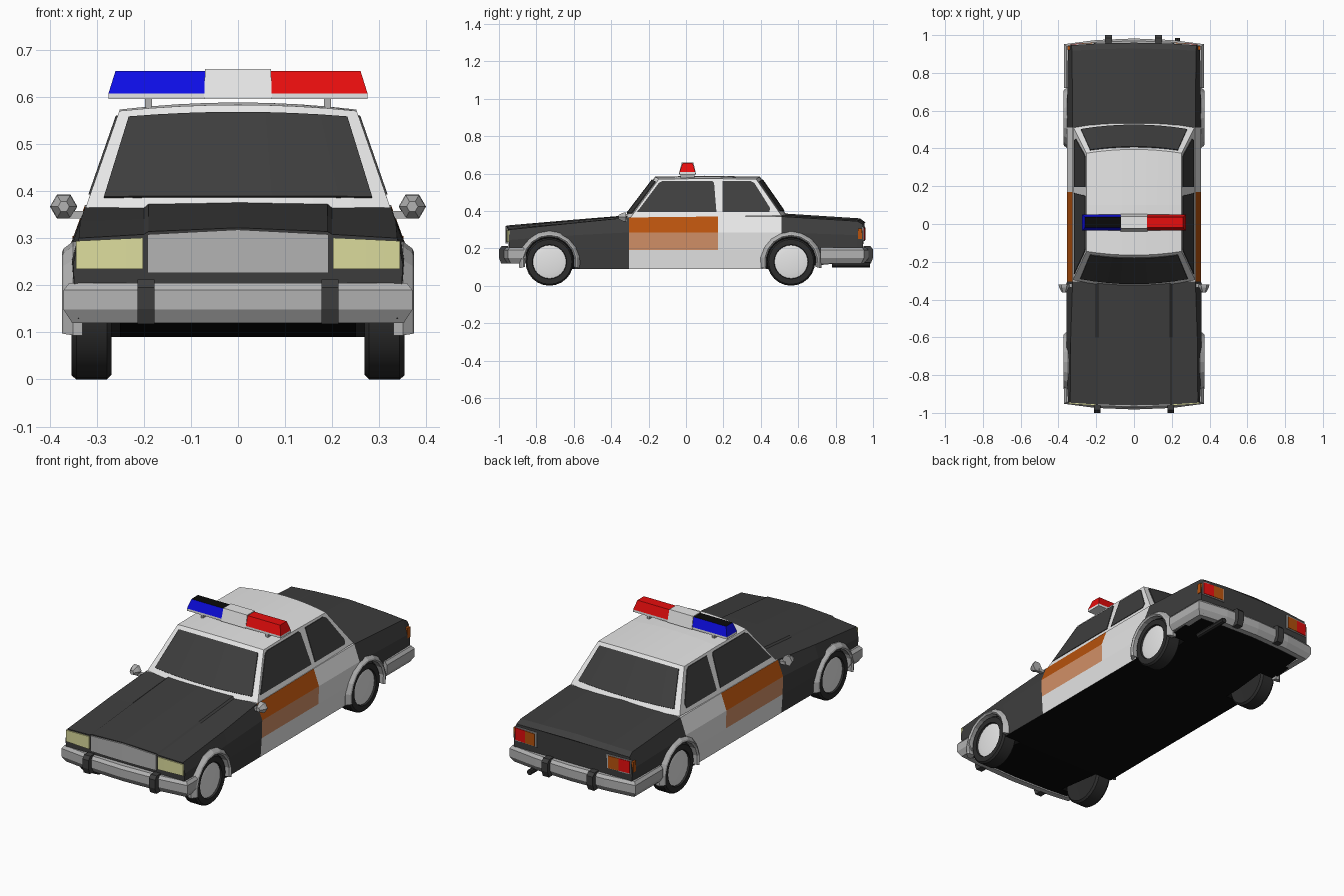
import bpy, bmesh, math
from mathutils import Vector

if "Cube" in bpy.data.objects:
    bpy.data.objects.remove(bpy.data.objects["Cube"])


def material(name, *rgb):
    m = bpy.data.materials.new(name)
    m.diffuse_color = (*rgb, 1)
    m.use_nodes = True
    m.node_tree.nodes["Principled BSDF"].inputs["Base Color"].default_value = m.diffuse_color
    return m


DARK = material("charcoal_paint", 0.048, 0.048, 0.048)
WHITE = material("white_paint", 0.8, 0.8, 0.8)
ORANGE = material("orange", 0.48, 0.085, 0.004)
PALE = material("pale_orange", 0.65, 0.28, 0.136)
UNDER = material("black", 0.003, 0.003, 0.003)
CHROME = material("chrome_grey", 0.45, 0.45, 0.45)
YELLOW = material("lamp_yellow", 0.72, 0.72, 0.34)
RED = material("red", 0.8, 0.004, 0.004)
BLUE = material("blue", 0.004, 0.004, 0.8)
TYRE = material("rubber", 0.025, 0.025, 0.025)


def loft(name, rings, mats, wrap=False, rule=None):
    """Skin a list of equal point rings; cap the ends unless it wraps."""
    bm = bmesh.new()
    vs = [[bm.verts.new(p) for p in r] for r in rings]
    for a, b in zip(vs, vs[1:] + (vs[:1] if wrap else [])):
        for i in range(len(a)):
            bm.faces.new((a[i], a[i - 1], b[i - 1], b[i]))
    if not wrap:
        bm.faces.new(vs[0])
        bm.faces.new(vs[-1])
    bmesh.ops.remove_doubles(bm, verts=bm.verts, dist=0.0001)
    bmesh.ops.recalc_face_normals(bm, faces=bm.faces)
    bm.normal_update()
    if rule:
        for f in bm.faces:
            f.material_index = rule(f.calc_center_median(), f.normal)
    me = bpy.data.meshes.new(name)
    bm.to_mesh(me)
    bm.free()
    for m in mats:
        me.materials.append(m)
    o = bpy.data.objects.new(name, me)
    bpy.context.collection.objects.link(o)
    return o


def box(name, x0, x1, y0, y1, z0, z1, mat):
    return loft(name, [[(x, y0, z0), (x, y1, z0), (x, y1, z1), (x, y0, z1)] for x in (x0, x1)], [mat])


def mirror(o):
    o.modifiers.new("mirror", 'MIRROR')
    return o


def smooth(o):
    bpy.ops.object.select_all(action='DESELECT')
    o.select_set(True)
    bpy.context.view_layer.objects.active = o
    bpy.ops.object.shade_smooth_by_angle(angle=math.radians(30))


def circle(r, x, y, z, n):
    return [(x, y + r * math.cos(2 * math.pi * i / n), z + r * math.sin(2 * math.pi * i / n)) for i in range(n)]


# Lower body: cross-sections along the car
def section(y, w, zb, zm, ws, zs, zc, step, zt, bow):
    half = [(w - .01, zb), (w - .003, .19), (w, zm), (ws, zs), (.2, zc), (.19, zc + step)]
    pts = half + [(0, zt)] + [(-x, z) for x, z in reversed(half)]
    return [(x, y + bow * (x / .35) ** 2, z) for x, z in pts]


def body_colour(c, n):
    if n.z < -.7:
        return 4
    if c.y < -.305 or c.y > .51:
        return 0
    if abs(c.x) > .3 and c.y < .17 and c.z > .19:
        return 2 if c.z > .285 else 3
    return 1


body = loft("body", [section(*s) for s in (
    (-.96, .350, .13, .245, .338, .300, .308, .006, .322, .015),
    (-.60, .358, .09, .270, .335, .335, .340, .007, .353, 0),
    (-.305, .356, .09, .285, .325, .365, .365, .008, .377, 0),
    (.17, .356, .09, .285, .325, .370, .370, 0, .372, 0),
    (.51, .356, .09, .285, .325, .370, .379, 0, .387, 0),
    (.93, .350, .13, .270, .328, .345, .352, 0, .360, -.015),
    (.96, .348, .13, .260, .332, .328, .334, 0, .338, -.015))],
    [DARK, WHITE, ORANGE, PALE, UNDER], rule=body_colour)

# Wheel wells cut from the body
AXLES = {"front": -.73, "rear": .562}
for end, y in AXLES.items():
    for s in (1, -1):
        cut = loft("well_cutter", [circle(.138, s * x, y, .128, 24) for x in (.25, .5)],
                   list(body.data.materials), rule=lambda c, n: 4)
        cut.hide_render = True
        b = body.modifiers.new("well", 'BOOLEAN')
        b.operation, b.solver, b.object = 'DIFFERENCE', 'EXACT', cut
        bpy.context.view_layer.objects.active = body
        bpy.ops.object.modifier_apply(modifier=b.name)
        bpy.data.objects.remove(cut)


# Wheels, hubs and arch trims
def lathe(name, profile, y, mat, n=24):
    rings = []
    for i in range(n):
        a = 2 * math.pi * i / n
        rings.append([(x, y + r * math.cos(a), .128 + r * math.sin(a)) for r, x in profile])
    o = mirror(loft(name, rings, [mat], wrap=True))
    smooth(o)
    return o


for end, y in AXLES.items():
    lathe(end + "_tyre", [(0, .27), (.118, .268), (.128, .278), (.128, .343),
                          (.12, .353), (.092, .353), (.088, .338), (0, .338)], y, TYRE)
    lathe(end + "_hub", [(0, .348), (.06, .35), (.089, .344), (.089, .33), (0, .33)], y, WHITE)
    arch = []
    for i in range(11):
        a = math.radians(-12 + 20.4 * i)
        arch.append([(x, y + r * math.cos(a), .128 + r * math.sin(a))
                     for r, x in ((.134, .33), (.134, .366), (.142, .374), (.15, .37), (.165, .35), (.165, .33))])
    mirror(loft(end + "_arch_trim", arch, [CHROME]))


# Cabin: columns across the car, from windscreen base over the roof to the rear
def column(u):
    q = u * u
    return [Vector(p) for p in (
        (u * .325, -.335 + .035 * q, .36), (u * .252, -.165 + .02 * q, .583 - .013 * q),
        (u * .251, .1, .588 - .015 * q), (u * .252, .395 - .02 * q, .583 - .013 * q),
        (u * .32, .54 - .03 * q, .375))]


loft("cabin", [column(i / 4) for i in range(-4, 5)], [WHITE])

# Windscreen and rear window plates
for name, lo, hi, s in (("windscreen", 0, 1, -1), ("rear_window", 4, 3, 1)):
    rings = []
    for i in range(-4, 5):
        c = column(i / 4 * .9)
        a, b = c[lo].lerp(c[hi], .12), c[lo].lerp(c[hi], .92)
        out, inn = Vector((0, s * .004, .003)), Vector((0, -s * .002, -.002))
        rings.append([a + out, b + out, b + inn, a + inn])
    loft(name, rings, [DARK])

# Side window plates on the sloping cabin sides
for name, pts in (("front_side_window", ((-.265, .393), (-.25, .41), (-.145, .55), (-.125, .56), (.14, .56), (.15, .55), (.163, .393))),
                  ("rear_side_window", ((.195, .393), (.195, .56), (.345, .56), (.365, .55), (.45, .415), (.445, .393)))):
    mirror(loft(name, [[(.325 - .348 * (z - .36) + d, y, z) for y, z in pts] for d in (.004, -.004)], [DARK]))


# Front and rear plates following the bowed body ends
def end_plate(name, xs, z0, z1, s, mat, thick=.006):
    rings = []
    for i in range(5):
        x = xs[0] + (xs[1] - xs[0]) * i / 4
        top = z1[0] + (z1[1] - z1[0]) * i / 4
        y = s * (.96 - .015 * (x / .35) ** 2)
        rings.append([(x, y + s * thick, z0), (x, y + s * thick, top), (x, y - s * .003, top), (x, y - s * .003, z0)])
    return mirror(loft(name, rings, [mat]))


end_plate("grille", (0, .192), .226, (.318, .308), -1, CHROME)
end_plate("headlight", (.202, .344), .234, (.301, .294), -1, YELLOW)
end_plate("tail_lamp_frame", (.205, .34), .24, (.316, .314), 1, CHROME, .003)
end_plate("tail_lamp", (.275, .336), .245, (.31, .309), 1, RED)
end_plate("rear_indicator", (.215, .275), .245, (.31, .31), 1, ORANGE)
mirror(box("side_marker", .338, .351, .92, .942, .25, .305, ORANGE))

# Bumpers swept around the ends, with guards
PROFILE = ((-.05, .12), (-.018, .12), (0, .148), (0, .19), (-.012, .205), (-.05, .205))
half = [(.37, .855, 1, 0), (.37, .952, 1, .8), (.2, .974, 0, 1)]
path = half + [(0, .982, 0, 1)] + [(-x, y, -dx, dy) for x, y, dx, dy in reversed(half)]
for name, s in (("front", -1), ("rear", 1)):
    rings = []
    for i, (x, y, dx, dy) in enumerate(path):
        if s > 0 and i in (0, 6):
            y = .72
        rings.append([(x + dx * o, s * (y + dy * o), z) for o, z in PROFILE])
    loft(name + "_bumper", rings, [CHROME])
for x, s in ((-.195, -1), (.195, -1), (-.135, 1), (.13, 1)):
    loft("bumper_guard", [[(x + d, s * y, z) for y, z in ((.95, .118), (.988, .118), (1, .15), (1, .195), (.985, .212), (.95, .212))]
                          for d in (-.018, .018)], [DARK])

# Exhaust pipe
loft("exhaust", [[(.23 + p[1], y, p[2]) for p in circle(.014, 0, 0, .112, 8)] for y in (.78, .985)], [TYRE])

# Door mirrors
mirror(loft("door_mirror", [[(.37 + p[1], y, .367 + p[2]) for p in circle(r, 0, 0, 0, 6)]
                            for r, y in ((.029, -.32), (.027, -.335), (.012, -.362))], [CHROME]))
mirror(box("mirror_stalk", .315, .36, -.335, -.315, .342, .358, CHROME))


# Roof light bar
def lens(name, xa, xb, mats, grow=0, rule=None):
    def ring(b, t):
        return [(b, -.035 - grow, .607 - 3 * grow), (t, -.019 - grow, .655 + grow),
                (t, .036 + grow, .655 + grow), (b, .05 + grow, .607 - 3 * grow)]
    return loft(name, [ring(*xa), ring(*xb)], mats, rule=rule)


box("light_bar_base", -.275, .275, -.035, .05, .595, .607, WHITE)
lens("blue_light", (-.275, -.26), (-.07, -.07), [BLUE, UNDER], rule=lambda c, n: int(n.z > .8))
lens("red_light", (.07, .07), (.275, .26), [RED])
lens("centre_light", (-.072, -.07), (.072, .07), [WHITE], .004)
mirror(box("light_bar_leg", .183, .197, -.03, .045, .57, .597, CHROME))
